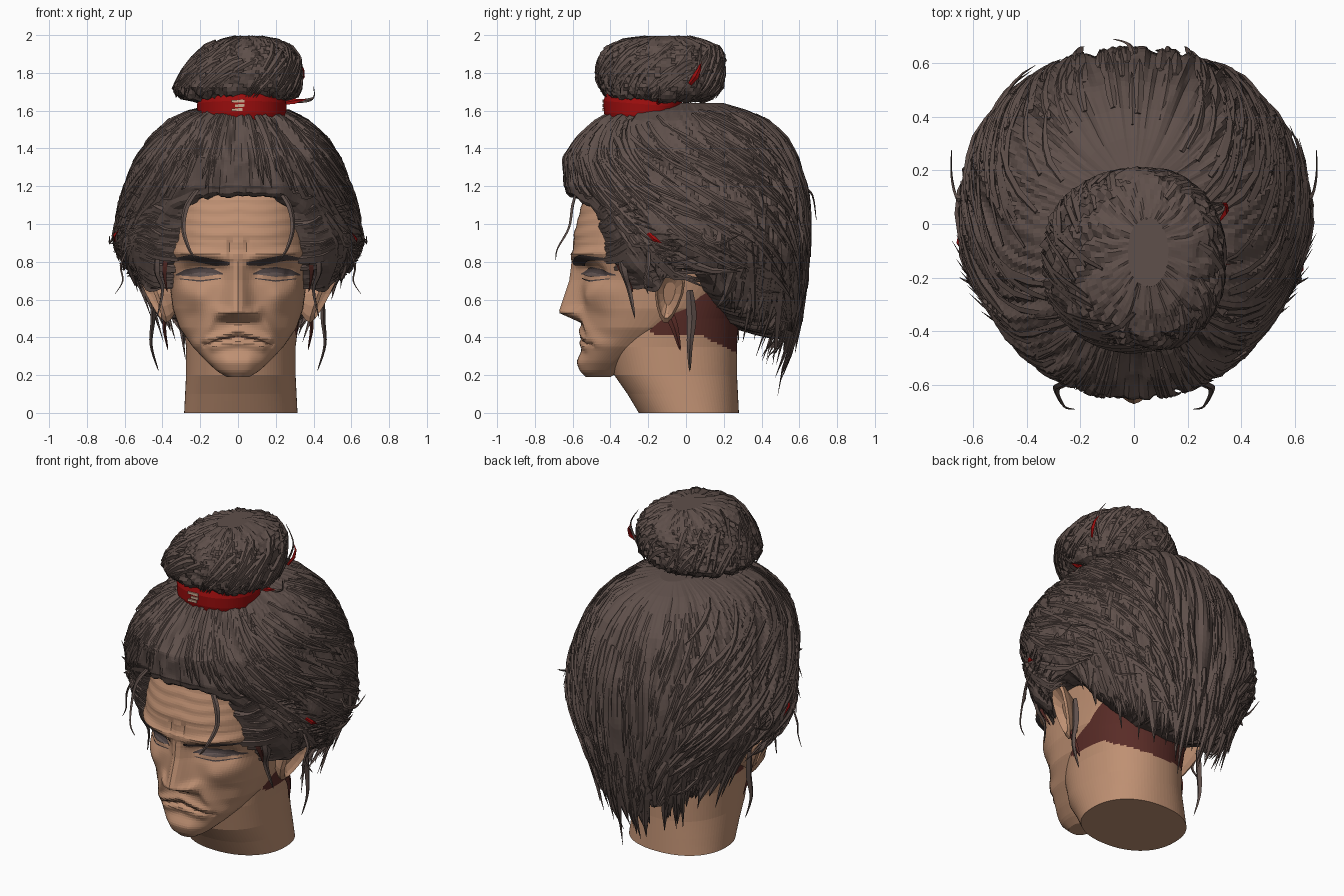
import bpy, bmesh, random
from math import sin, cos, pi, exp, asin, radians
from mathutils import Vector, noise
random.seed(4)
if "Cube" in bpy.data.objects:
    bpy.data.objects.remove(bpy.data.objects["Cube"])

def material(name, *rgb):
    m = bpy.data.materials.new(name)
    m.use_nodes = True
    m.diffuse_color = (*rgb, 1)
    m.node_tree.nodes["Principled BSDF"].inputs["Base Color"].default_value = (*rgb, 1)
    return m

SKIN, HAIR = material("tan skin", .52, .28, .17), material("dark brown hair", .115, .08, .07)
SCALP, RED = material("maroon scalp", .10, .025, .02), material("red cloth", .32, .004, .004)
DARK, EYE = material("dark brow", .07, .052, .052), material("dull eye", .13, .095, .09)
LINE, PALE = material("lip crease", .2, .095, .06), material("pale knot", .6, .4, .28)

# ---- helpers
def at(table, k):  # interpolate a table keyed by its first column
    if k <= table[0][0]:
        return table[0][1:]
    for a, b in zip(table, table[1:]):
        if k <= b[0]:
            t = (k - a[0]) / (b[0] - a[0])
            return [p + (q - p) * t for p, q in zip(a[1:], b[1:])]
    return table[-1][1:]

def oval(phi, w, front, back, mid, e):  # rounded section, phi 0 faces the front
    s, c = (abs(f(phi)) ** e * (1 if f(phi) >= 0 else -1) for f in (sin, cos))
    return w * s, mid - c * ((mid - front) if c > 0 else (back - mid))

def skin_rings(bm, rings, closed=True):
    vs = [[bm.verts.new(p) for p in r] for r in rings]
    n = len(vs[0])
    for a, b in zip(vs, vs[1:]):
        for i in range(n if closed else n - 1):
            j = (i + 1) % n
            bm.faces.new((a[i], a[j], b[j], b[i]))
    if closed:
        bm.faces.new(vs[0])
        bm.faces.new(vs[-1])

def finish(name, bm, *mats, rule=None):
    bmesh.ops.recalc_face_normals(bm, faces=bm.faces)
    for f in bm.faces if rule else ():
        f.material_index = rule(f.calc_center_median())
    me = bpy.data.meshes.new(name)
    bm.to_mesh(me)
    bm.free()
    for m in mats:
        me.materials.append(m)
    bpy.context.collection.objects.link(bpy.data.objects.new(name, me))

def build(name, rings, *mats, rule=None):
    bm = bmesh.new()
    skin_rings(bm, rings)
    finish(name, bm, *mats, rule=rule)

def tuft(bm, pts, width):  # pointed lock with a flat diamond section
    pts = [Vector(p) for p in pts]
    rings, n = [], len(pts) - 1
    for i, p in enumerate(pts):
        tan = pts[min(i + 1, n)] - pts[max(i - 1, 0)]
        side = tan.cross(Vector((p.x, p.y + .001, .1))).normalized()
        out = side.cross(tan).normalized()
        r = width * (1 - i / n) ** .7 * min(1, .45 + 2 * i / n) + .001
        rings.append([p + side * r, p + out * r * .5, p - side * r, p - out * r * .5])
    skin_rings(bm, rings)

def smooth_path(pts, steps=5):
    p = [Vector(q) for q in [pts[0], *pts, pts[-1]]]
    res = []
    for a, b, c, d in zip(p, p[1:], p[2:], p[3:]):
        for t in (k / steps for k in range(steps)):
            res.append(.5 * (2 * b + (c - a) * t + (2 * a - 5 * b + 4 * c - d) * t * t + (3 * b - a - 3 * c + d) * t ** 3))
    return res + [p[-1]]

def strands(a, z, t):  # uneven combed grooves
    v = [noise.noise(Vector((cos(a) * f, sin(a) * f, t * f / 6 + z))) for f in (8, 20)]
    return .25 - 1.3 * abs(v[0]) + .6 * v[1]

# ---- face: z, half width, front, back, widest y
FACE = [(.19, .06, -.53, -.40, -.46), (.22, .11, -.555, -.35, -.44), (.27, .165, -.56, -.30, -.40),
        (.35, .24, -.545, -.18, -.32), (.45, .31, -.55, -.05, -.22), (.55, .345, -.555, .20, -.15),
        (.70, .365, -.555, .35, -.10), (.80, .385, -.575, .38, -.10), (.84, .39, -.6, .38, -.10),
        (.94, .39, -.595, .40, -.10), (1.13, .38, -.545, .40, -.10), (1.3, .33, -.45, .35, -.08)]
# raised or sunk folds: amount, start, end, radius
FOLDS = [(.03, (.07, .525), (.085, .52), .03), (-.05, (.13, .755), (.25, .745), .045), (.022, (.13, .735), (.24, .735), .026),
         (.025, (.05, .81), (.33, .85), .03), (.022, (.22, .62), (.3, .64), .055), (-.02, (.24, .42), (.25, .5), .06),
         (.018, (.11, .54), (.21, .37), .028), (.018, (0, .435), (.16, .38), .024), (.018, (0, .372), (.13, .35), .024),
         (-.012, (0, .405), (.18, .362), .012), (.018, (0, .27), (.05, .27), .05), (-.012, (.035, .8), (.04, .9), .014)]

def relief(x, z):
    x, d = abs(x), 0
    t = max(0, min(1, (.80 - z) / .27))
    fade = max(0, min(1, (z - .475) / .055, (.86 - z) / .06))
    d = (.03 + .09 * t) * fade * exp(-(x / (.035 + .04 * t)) ** 2)
    for amount, a, b, r in FOLDS:
        a, b, p = Vector(a), Vector(b), Vector((x, z))
        k = max(0, min(1, (p - a).dot(b - a) / (b - a).length_squared))
        d += amount * exp(-((p - a - (b - a) * k).length / r) ** 2)
    return d + (.002 * sin(z * 100 + sin(x * 14)) if .9 < z < 1.12 else 0)

def face_pt(phi, z):
    x, y = oval(phi, *at(FACE, z), .8)
    return Vector((x, y - relief(x, z) * max(0, min(1, 3 * cos(phi))), z))

turns = [2 * pi * i / 96 for i in range(96)]
build("face", [[face_pt(t - .5 * sin(t), .19 + .0125 * k) for t in turns] for k in range(85)], SKIN)

# ---- neck with shaved nape
NECK = [(0, .30, -.25, .28), (.1, .295, -.31, .275), (.2, .29, -.38, .27), (.35, .29, -.42, .27), (.5, .31, -.40, .28), (.75, .33, -.33, .36)]
rings = []
for z in (k * .0125 for k in range(61)):
    w, f, b = at(NECK, z)
    rings.append([(x + .015, y, z) for x, y in (oval(t, w, f, b, (f + b) / 2, .9) for t in turns)])
build("neck", rings, SKIN, SCALP, rule=lambda c: int(c.z > .41 - .5 * max(0, c.y - .08) and c.y > -.18))

# ---- ears: rim and sunken bowl
bm = bmesh.new()
for side in (-1, 1):
    rings = []
    for scale, out in ((.55, -.09), (.9, -.03), (1, 0), (.85, .015), (.7, -.005), (.4, -.03)):
        uv = [(cos(a) * scale * (.075 + .025 * sin(a)), sin(a) * scale * .155) for a in (2 * pi * i / 14 for i in range(14))]
        rings.append([(side * (.45 + out + .45 * v + .35 * u), -.09 + u + .12 * v, .63 + v) for u, v in uv])
    skin_rings(bm, rings)
finish("ears", bm, SKIN)

# ---- painted face details as thin strips: x, z, half height
def strip(name, table, mat, lift):
    bm = bmesh.new()
    for side in (-1, 1):
        rows = []
        for k in range(25):
            x = table[0][0] + (table[-1][0] - table[0][0]) * k / 24
            z, h = at(table, x)
            row = [(z + h * j, asin(min(1, (x / at(FACE, z + h * j)[0]) ** 1.25))) for j in (-1, -.5, 0, .5, 1)]
            rows.append([(side * x, face_pt(phi, v).y - lift, v) for v, phi in row])
        skin_rings(bm, rows, closed=False)
    finish(name, bm, mat)

strip("eyebrows", [(.045, .79, .008), (.12, .795, .017), (.25, .822, .016), (.36, .81, .004)], DARK, .008)
strip("eye_lashes", [(.08, .735, .003), (.13, .75, .014), (.2, .755, .018), (.28, .745, .014), (.33, .73, .003)], DARK, .006)
strip("eyeballs", [(.1, .735, .002), (.2, .732, .012), (.3, .728, .002)], EYE, .006)
strip("lower_lids", [(.09, .712, .002), (.2, .698, .004), (.31, .71, .002)], DARK, .005)
strip("mouth_line", [(0, .405, .004), (.1, .393, .005), (.185, .358, .002)], LINE, .005)

# ---- hair mass: z, half width, front, back
MASS = [(.2, .33, -.4, .48), (.3, .37, -.4, .53), (.5, .44, -.4, .59), (.7, .53, -.41, .63), (.8, .60, -.45, .64),
        (.9, .645, -.5, .65), (1.05, .635, -.54, .65), (1.14, .615, -.60, .645), (1.2, .595, -.64, .635), (1.35, .535, -.65, .585),
        (1.45, .47, -.58, .53), (1.55, .37, -.47, .43), (1.6, .27, -.39, .33), (1.64, .1, -.25, .2)]
# angle from the front, lower edge height
HAIRLINE = [(0, 1.19), (22, 1.18), (34, 1.12), (45, .96), (55, .84), (64, .74), (72, .67), (82, .78),
            (98, .77), (106, .66), (120, .56), (145, .46), (180, .42)]

def hair_pt(phi, z, lift=0):
    w, f, b = at(MASS, z)
    p = Vector((*oval(phi, w, f, b, 0, .92), z))
    return p + (p - Vector((0, 0, 1))).normalized() * lift

def edge(phi):
    deg = abs((phi + pi) % (2 * pi) - pi) * 180 / pi
    return at(HAIRLINE, deg)[0], deg

def root_pt(phi):
    low, deg = edge(phi)
    root = face_pt(phi, max(low, .75)) * (.96 if deg < 95 else .74)
    root.z = low + (-.02 if deg < 70 else .02)
    return root

n, m = 220, 44
rings = [[] for _ in range(m + 6)]
for phi in (2 * pi * i / n for i in range(n)):
    low, deg = edge(phi)
    low += .03 * noise.noise(Vector((phi * 13, 3, 0))) * (deg > 80)
    swirl = .9 * sin(min(pi, radians(deg))) ** 2 * (1 if phi < pi else -1)
    for k in range(m + 1):
        t = (k / m) ** 1.3
        rings[k].append(hair_pt(phi, 1.64 - (1.64 - low) * t, .036 * strands(phi - swirl * t, 0, t) * min(1, t * 5)))
    lip, root = rings[m][-1], root_pt(phi)
    for k in range(1, 6):  # rounded roll back to the roots
        a = k / 5 * pi / 2
        p = root.lerp(lip, cos(a))
        p.z = lip.z + (root.z - lip.z) * k / 5 - .035 * sin(2 * a) + .02 * strands(phi, 5, 0) * sin(2 * a)
        rings[m + k].append(p)
build("hair_mass", rings, HAIR)

# ---- locks lying on the hair, and temple locks swept back from the roots
bm = bmesh.new()
for _ in range(420):
    deg = random.uniform(5, 180)
    phi = radians(deg) * random.choice((-1, 1))
    low = edge(phi)[0]
    z = random.uniform(low + .1, 1.6)
    drop = random.uniform(.14, .34)
    slant = .6 * sin(radians(deg)) ** 2 * (1 if phi > 0 else -1)
    lift = random.uniform(.012, .04) if z < 1.1 and deg > 60 else .01
    pts = [hair_pt(phi + slant * t, max(low, z - drop * t), .002 + lift * t) for t in (0, .2, .4, .6, .8, 1)]
    if (pts[-1] - pts[-2]).length > .01:
        tuft(bm, pts, random.uniform(.014, .03))
for _ in range(90):
    phi = radians(random.uniform(36, 74))
    side, root = random.choice((-1, 1)), root_pt(phi)
    mid = hair_pt(phi + .1, root.z + .05, -.01)
    tip = hair_pt(phi + random.uniform(.35, .6), root.z + random.uniform(-.06, .12), random.uniform(.01, .04))
    root.z += random.uniform(-.03, .05)
    tuft(bm, [(side * p.x, p.y, p.z) for p in smooth_path([root, root.lerp(mid, .55) + Vector((0, -.02, -.02)), mid, tip], 3)], .026)
finish("hair_locks", bm, HAIR)

# ---- ragged hanging ends around the back
bm = bmesh.new()
for i in range(130):
    phi = radians(random.uniform(104, 256))
    low, deg = edge(phi)
    top = low + random.uniform(.05, .35)
    end = low - random.uniform(0, .12 + .1 * (deg > 130)) - (.1 if i % 9 == 0 else 0)
    drift, flare = random.uniform(-.15, .15), random.uniform(-.09, .04)
    tuft(bm, [hair_pt(phi + drift * t, top + (end - top) * t, .012 + flare * t * t) for t in (0, .25, .5, .75, 1)], random.uniform(.02, .04))
finish("hanging_ends", bm, HAIR)

# ---- loose strands
LOOSE = [([(.2, -.57, 1.2), (.27, -.6, 1.1), (.29, -.62, .98), (.26, -.68, .87), (.22, -.69, .81)], .019),
         ([(.42, -.36, .9), (.43, -.33, .75), (.4, -.3, .65), (.43, -.27, .5)], .03),
         ([(.58, -.2, .88), (.62, -.2, .78), (.61, -.22, .7), (.65, -.2, .63)], .014),
         ([(.45, .02, .65), (.45, .03, .5), (.46, .02, .36), (.42, .02, .22)], .032),
         ([(.62, .1, 1.0), (.66, .1, .93), (.68, .18, .9), (.68, .28, .94)], .015)]
bm, under = bmesh.new(), bmesh.new()
for side in (-1, 1):
    for path, w in LOOSE:
        tuft(bm, smooth_path([(side * x, y, z) for x, y, z in path]), w)
    for path in ([(.385, -.36, .82), (.39, -.33, .74), (.375, -.28, .64)], [(.38, -.1, .55), (.39, -.06, .45), (.37, -.03, .33)]):
        tuft(under, smooth_path([(side * x, y, z) for x, y, z in path]), .03)
for path in ([(.26, -.1, 1.64), (.34, -.14, 1.65), (.4, -.14, 1.67), (.4, -.14, 1.73)],
             [(.29, .05, 1.72), (.33, .07, 1.85), (.27, .08, 1.96)], [(0, .62, 1.2), (-.02, .67, 1.15), (-.08, .69, 1.02)]):
    tuft(bm, smooth_path(path), .014)
finish("loose_strands", bm, HAIR)
finish("under_strands", under, SCALP)

# ---- topknot with swept locks: z, left edge, right edge, front, back
BUN = [(1.645, -.2, .24, -.36, .08), (1.67, -.32, .31, -.42, .15), (1.72, -.34, .33, -.46, .19), (1.8, -.30, .335, -.475, .2),
       (1.88, -.24, .325, -.46, .2), (1.94, -.17, .28, -.42, .17), (1.98, -.09, .21, -.33, .08), (2.0, 0, .1, -.2, 0)]

def bun_pt(a, z, lift):
    l, r, f, b = at(BUN, z)
    x, y = oval(a, (r - l) / 2, f, b, (f + b) / 2, .9)
    p = Vector((x + (l + r) / 2, y, z))
    return p + (p - Vector((0, -.14, 1.8))).normalized() * lift

levels = [1.645 + .35 * sin(k / 28 * pi / 2) for k in range(29)]
build("topknot", [[bun_pt(t, z, .034 * strands(t + 2.5 * (z - 1.645), 2, z) * min(1, (2.02 - z) * 9)) for t in turns] for z in levels], HAIR)
bm = bmesh.new()
for _ in range(70):
    a, z = random.uniform(0, 2 * pi), random.uniform(1.8, 1.98)
    tuft(bm, [bun_pt(a - .6 * t, z - (z - 1.67) * t ** 1.5, .003 + .006 * t) for t in (0, .2, .4, .6, .8, 1)], random.uniform(.015, .028))
finish("topknot_locks", bm, HAIR)

# ---- red band, its knot and loose ends
rings = []
for z, g in ((1.55, 0), (1.59, .01), (1.65, .012), (1.69, 0)):
    ring = [oval(t, .225 + g, -.425 - g, -.02, -.2, .9) for t in turns]
    rings.append([(x + .02, y, z - .08 * (y + .42)) for x, y in ring])
build("hair_band", rings, RED)
bm = bmesh.new()
for x, z, w in ((0, 1.65, .035), (.01, 1.627, .025), (-.005, 1.605, .03)):
    skin_rings(bm, [[(x + s * w, y, z + h) for s, h in ((-1, -.008), (1, -.006), (1, .009), (-1, .006))] for y in (-.442, -.434)])
finish("band_knot", bm, PALE)
bm = bmesh.new()
for path in ([(.325, .02, 1.74), (.345, .05, 1.78), (.345, .07, 1.82), (.32, .08, 1.86)], [(.24, -.14, 1.64), (.3, -.15, 1.65), (.36, -.15, 1.66)],
             [(-.62, -.1, .99), (-.655, -.07, .94), (-.65, -.02, .89)], [(.6, -.2, .95), (.625, -.17, .92), (.63, -.13, .9)]):
    tuft(bm, path, .022)
finish("band_ends", bm, RED)
